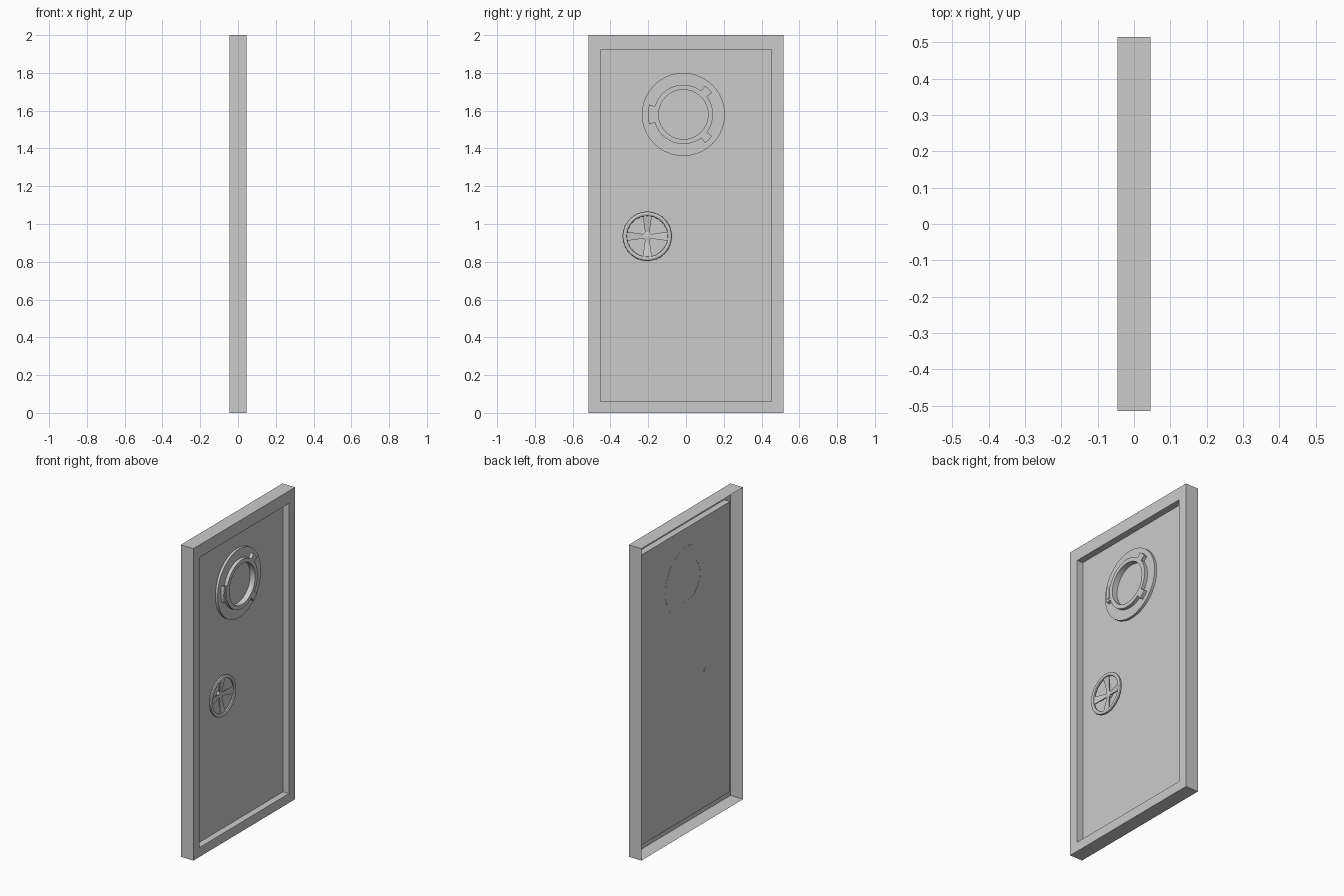
import bpy, bmesh
from math import cos, sin, pi, tau, radians

if "Cube" in bpy.data.objects:
    bpy.data.objects.remove(bpy.data.objects["Cube"])


def make(name, verts, faces, smooth=False, fix=True):
    me = bpy.data.meshes.new(name)
    me.from_pydata(verts, [], faces)
    if fix:
        bm = bmesh.new()
        bm.from_mesh(me)
        bmesh.ops.recalc_face_normals(bm, faces=bm.faces)
        bm.to_mesh(me)
        bm.free()
    ob = bpy.data.objects.new(name, me)
    bpy.context.collection.objects.link(ob)
    if smooth:
        bpy.ops.object.select_all(action='DESELECT')
        ob.select_set(True)
        bpy.context.view_layer.objects.active = ob
        bpy.ops.object.shade_smooth_by_angle(angle=radians(35))
    return ob


def polar(c, r, a, x):
    return (x, c[0] + r * cos(a), c[1] + r * sin(a))


def lathe(name, c, profile, seg=32, closed=False, cap=False):
    """Spin a (radius, x) profile about an axis along x through c = (y, z)."""
    n = len(profile)
    verts = [polar(c, r, tau * k / seg, x) for k in range(seg) for r, x in profile]
    faces = []
    for k in range(seg):
        k2 = (k + 1) % seg
        for i in range(n if closed else n - 1):
            j = (i + 1) % n
            faces.append((k * n + i, k * n + j, k2 * n + j, k2 * n + i))
    if cap:
        faces += [[k * n for k in range(seg)], [k * n + n - 1 for k in range(seg)]]
    return make(name, verts, faces, smooth=True)


def prism(name, outlines):
    """Join matching outlines at two depths into a closed solid."""
    low, high = outlines
    n = len(low)
    faces = [list(range(n)), list(range(n, 2 * n))]
    faces += [(i, (i + 1) % n, n + (i + 1) % n, n + i) for i in range(n)]
    return make(name, low + high, faces)


def sector(name, c, r0, r1, mid, half, x0, x1, steps=4):
    angs = [mid - half + 2 * half * i / steps for i in range(steps + 1)]
    def outline(x):
        return [polar(c, r1, a, x) for a in angs] + [polar(c, r0, a, x) for a in reversed(angs)]
    return prism(name, (outline(x0), outline(x1)))


# Frame with inset door panel, hollow and open at the back
loops = [(-0.045, 0.515, 0, 2), (0.045, 0.515, 0, 2),
         (0.045, 0.452, 0.06, 1.92), (0.003, 0.452, 0.06, 1.92)]
verts, faces = [], []
for x, w, lo, hi in loops:
    verts += [(x, -w, lo), (x, w, lo), (x, w, hi), (x, -w, hi)]
for l in range(3):
    for i in range(4):
        j = (i + 1) % 4
        faces.append((4 * l + i, 4 * l + j, 4 * l + 4 + j, 4 * l + 4 + i))
faces.append((12, 13, 14, 15))
make("door_frame_and_panel", verts, faces, fix=False)

# Porthole: low flange, raised inner ring, glass
port = (-0.014, 1.58)
lathe("porthole_ring", port,
      [(0.22, 0.002), (0.22, 0.019), (0.157, 0.019), (0.157, 0.04), (0.131, 0.04), (0.131, 0.002)],
      seg=40, closed=True)
make("porthole_glass", [polar(port, 0.131, tau * k / 40, 0.005) for k in range(40)],
     [list(range(40))], fix=False)

# Hinge and clamp tabs around the ring
for i, a in enumerate((45, -45)):
    sector(f"porthole_tab_{i + 1}", port, 0.15, 0.19, radians(a), 0.14, 0.018, 0.04)
sector("porthole_latch", port, 0.15, 0.188, pi, 0.28, 0.018, 0.04)
sector("latch_grip", port, 0.157, 0.173, pi, 0.2, 0.038, 0.044)

# Handwheel: rounded rim, sunken hub, four tapered spokes
wheel = (-0.205, 0.935)
rim = [(0.119 + 0.012 * cos(tau * k / 10), 0.034 + 0.011 * sin(tau * k / 10)) for k in range(10)]
lathe("wheel_rim", wheel, rim, closed=True)
lathe("wheel_hub", wheel, [(0.018, 0.0), (0.018, 0.012), (0.023, 0.014), (0.023, 0.022), (0.009, 0.025)],
      seg=20, cap=True)
for k in range(4):
    a = k * pi / 2
    def section(r, half, x, t):
        cy, cz = wheel[0] + r * cos(a), wheel[1] + r * sin(a)
        return [(x + dx, cy - s * half * sin(a), cz + s * half * cos(a))
                for s, dx in ((-1, -t), (1, -t), (1, t), (-1, t))]
    prism(f"wheel_spoke_{k + 1}", (section(0.018, 0.011, 0.018, 0.003),
                                   section(0.112, 0.025, 0.034, 0.003)))
